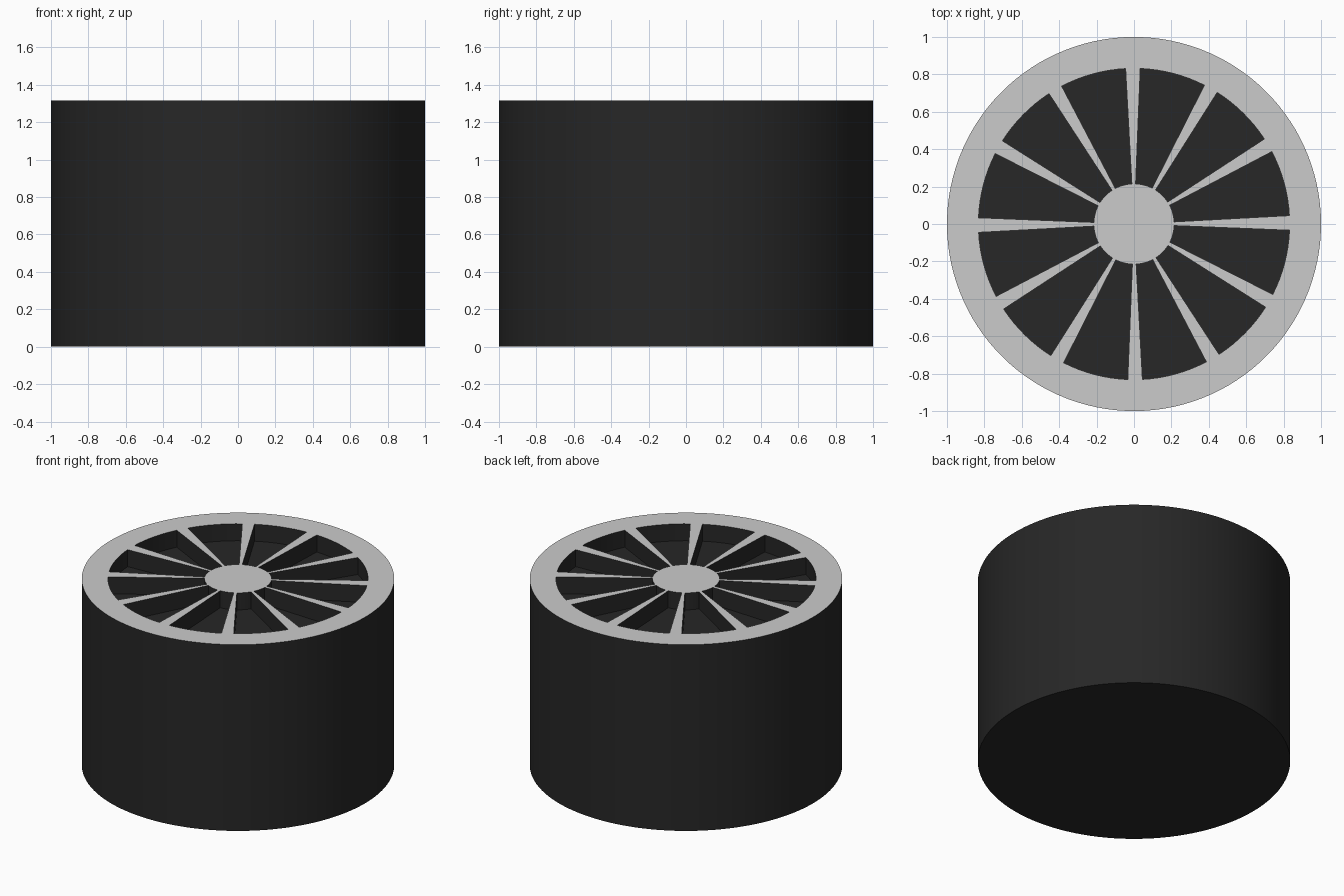
import bpy, bmesh
from math import radians, cos, sin

if "Cube" in bpy.data.objects:
    bpy.data.objects.remove(bpy.data.objects["Cube"])

HEIGHT, RECESS = 1.315, 0.12
RADII = (0.215, 0.832, 1.0)      # hub, inner rim, outer wall
SPOKES, SPOKE_ANGLE, OFFSET = 12, 5.4, 0.4
STEPS = 8                        # arc segments per pocket


def material(name, value):
    m = bpy.data.materials.new(name)
    m.diffuse_color = (value, value, value, 1)
    m.use_nodes = True
    m.node_tree.nodes["Principled BSDF"].inputs["Base Color"].default_value = m.diffuse_color
    return m


# Angles around the top: one spoke cell, then the pocket cells
angles, is_pocket = [], []
pitch = 360 / SPOKES
for s in range(SPOKES):
    start = s * pitch + OFFSET - SPOKE_ANGLE / 2
    angles += [start, start + SPOKE_ANGLE / 2]
    is_pocket += [False, False]
    for k in range(STEPS):
        angles.append(start + SPOKE_ANGLE + (pitch - SPOKE_ANGLE) * k / STEPS)
        is_pocket.append(True)
n = len(angles)

bm = bmesh.new()


def ring(radius, z):
    return [bm.verts.new((radius * cos(radians(a)), radius * sin(radians(a)), z)) for a in angles]


hub, inner, outer = [ring(r, HEIGHT) for r in RADII]
base = ring(1.0, 0)

# Hub disc, spokes, rim, outer wall and underside
bm.faces.new(hub).material_index = 1
bm.faces.new(base[::-1])
pockets = []
for i in range(n):
    j = (i + 1) % n
    bm.faces.new((inner[i], outer[i], outer[j], inner[j])).material_index = 1
    bm.faces.new((base[i], base[j], outer[j], outer[i]))
    f = bm.faces.new((hub[i], inner[i], inner[j], hub[j]))
    if is_pocket[i]:
        pockets.append(f)
    else:
        f.material_index = 1

# Sink the wedge pockets below the top
ext = bmesh.ops.extrude_face_region(bm, geom=pockets)
moved = [g for g in ext["geom"] if isinstance(g, bmesh.types.BMVert)]
bmesh.ops.translate(bm, vec=(0, 0, -RECESS), verts=moved)
old = [f for f in pockets if f.is_valid and f.calc_center_median().z > HEIGHT - 0.001]
bmesh.ops.delete(bm, geom=old, context="FACES_ONLY")
bmesh.ops.recalc_face_normals(bm, faces=bm.faces[:])
for f in bm.faces:
    if f.calc_center_median().z < HEIGHT - 0.001:
        f.material_index = 0

mesh = bpy.data.meshes.new("spoked_drum")
bm.to_mesh(mesh)
bm.free()
mesh.materials.append(material("black", 0.02))
mesh.materials.append(material("grey", 0.8))
drum = bpy.data.objects.new("spoked_drum", mesh)
bpy.context.collection.objects.link(drum)

# Smooth round walls with crisp edges
bpy.context.view_layer.objects.active = drum
drum.select_set(True)
bpy.ops.object.shade_smooth_by_angle(angle=radians(30))
